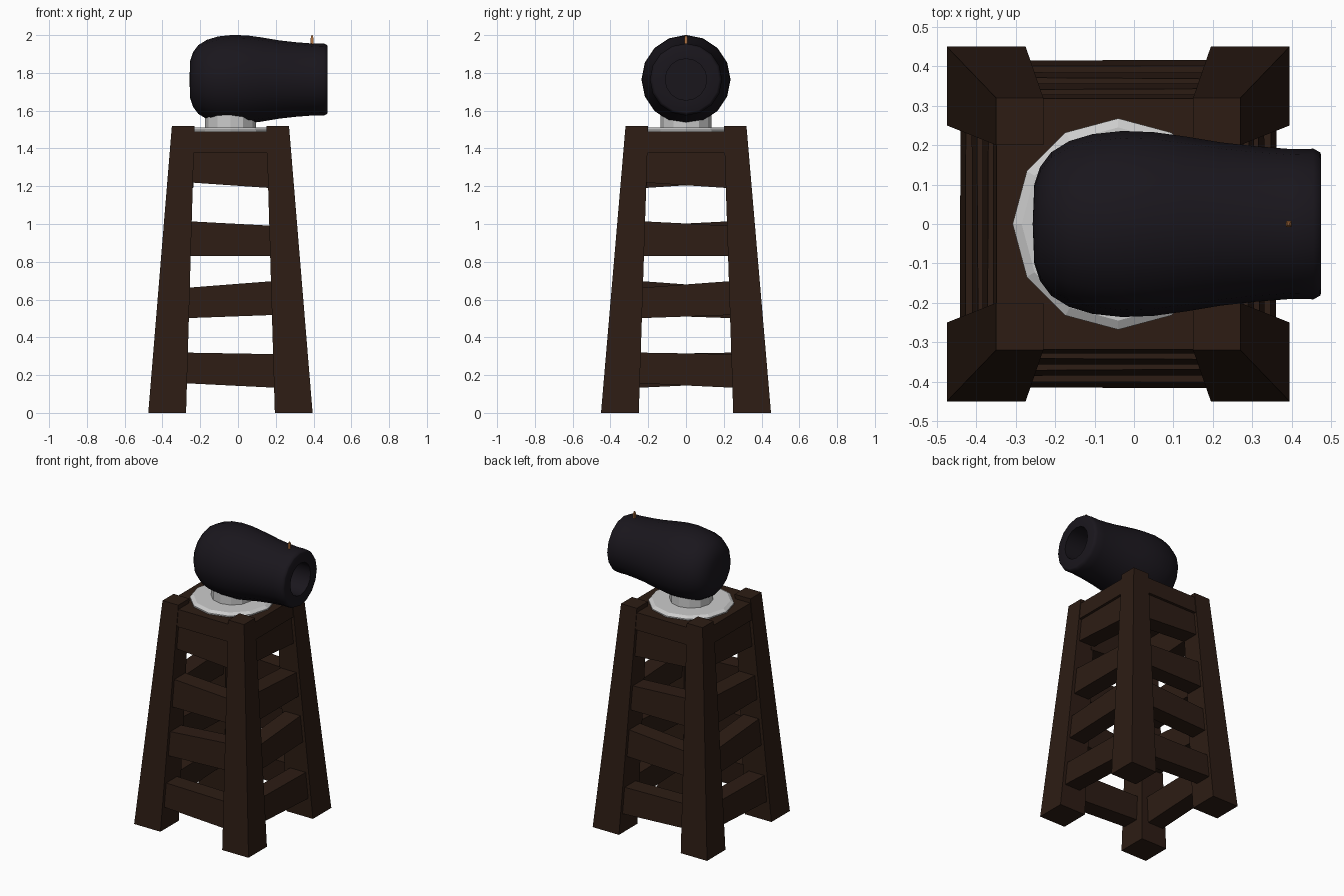
import bpy, bmesh, math
from mathutils import Matrix

if "Cube" in bpy.data.objects:
    bpy.data.objects.remove(bpy.data.objects["Cube"])

CX = -0.04          # tower centre in x
TOP = 1.52          # leg height


def material(name, rgb):
    m = bpy.data.materials.new(name)
    m.diffuse_color = (*rgb, 1)
    m.use_nodes = True
    m.node_tree.nodes["Principled BSDF"].inputs["Base Color"].default_value = m.diffuse_color
    return m


WOOD = material("dark_wood", (0.026, 0.012, 0.007))
IRON = material("black_iron", (0.010, 0.008, 0.012))
COPPER = material("copper", (0.45, 0.17, 0.05))


def finish(name, bm, mat=None):
    bmesh.ops.recalc_face_normals(bm, faces=bm.faces)
    me = bpy.data.meshes.new(name)
    bm.to_mesh(me)
    bm.free()
    ob = bpy.data.objects.new(name, me)
    bpy.context.collection.objects.link(ob)
    if mat:
        me.materials.append(mat)
    return ob


def hull(name, pts, mat):
    bm = bmesh.new()
    for p in pts:
        bm.verts.new(p)
    bmesh.ops.convex_hull(bm, input=bm.verts)
    bmesh.ops.dissolve_limit(bm, angle_limit=0.02, verts=bm.verts, edges=bm.edges)
    return finish(name, bm, mat)


def lathe(name, profile, sides, mat, matrix):
    # profile: (radius, height) pairs, radius 0 makes a pole
    bm = bmesh.new()
    rings = []
    for r, h in profile:
        n = 1 if r == 0 else sides
        rings.append([bm.verts.new((r * math.cos(2 * math.pi * i / sides),
                                    r * math.sin(2 * math.pi * i / sides), h)) for i in range(n)])
    for a, b in zip(rings, rings[1:]):
        for i in range(sides):
            j = (i + 1) % sides
            q = [a[i % len(a)], a[j % len(a)], b[j % len(b)], b[i % len(b)]]
            bm.faces.new(list(dict.fromkeys(q)))
    bm.transform(matrix)
    return finish(name, bm, mat)


def half_x(z):
    return 0.435 - 0.125 * z / TOP


def half_y(z):
    return 0.45 - 0.13 * z / TOP


# Four tapered, leaning legs
for sx in (-1, 1):
    for sy in (-1, 1):
        pts = []
        for z, w in ((0, 0.2), (TOP, 0.12)):
            for a in (0, w):
                for b in (0, w):
                    pts.append((CX + sx * (half_x(z) - a), sy * (half_y(z) - b), z))
        name = ("back" if sy > 0 else "front") + ("_right" if sx > 0 else "_left") + "_leg"
        hull(name, pts, WOOD)

# Uneven cross boards: z of (bottom left, bottom right, top left, top right)
BOARDS = [(0.16, 0.13, 0.32, 0.31), (0.50, 0.52, 0.66, 0.70),
          (0.83, 0.83, 1.015, 0.99), (1.22, 1.19, 1.385, 1.385)]


def board(name, zs, side):
    pts = []
    for end, zb, zt in ((-1, zs[0], zs[2]), (1, zs[1], zs[3])):
        for z in (zb, zt):
            for depth in (0.022, 0.14):
                if side in ("front", "back"):
                    s = -1 if side == "front" else 1
                    pts.append((CX + end * (half_x(z) - 0.12), s * (half_y(z) - depth), z))
                else:
                    s = -1 if side == "left" else 1
                    pts.append((CX + s * (half_x(z) - depth), s * end * (half_y(z) - 0.12), z))
    hull(name, pts, WOOD)


for side in ("front", "back", "left", "right"):
    for i, zs in enumerate(BOARDS):
        board(f"{side}_board_{i + 1}", zs, side)

# Platform slab
hull("platform", [(CX + sx * (half_x(z) - 0.004), sy * (half_y(z) - 0.004), z)
                  for sx in (-1, 1) for sy in (-1, 1) for z in (1.375, 1.49)], WOOD)

# Swivel disc and pedestal
at = Matrix.Translation((CX, 0, 0))
lathe("swivel_disc", [(0, 1.48), (0.268, 1.48), (0.268, 1.498), (0.245, 1.512), (0, 1.512)], 12, None, at)
lathe("pedestal", [(0, 1.50), (0.135, 1.50), (0.135, 1.62), (0, 1.62)], 12, None, at)

# Barrel with hollow bore, lying along x
barrel = lathe("barrel", [(0, -0.257), (0.10, -0.253), (0.145, -0.238), (0.182, -0.21), (0.21, -0.165),
                          (0.228, -0.105), (0.236, -0.03), (0.233, 0.05), (0.222, 0.13), (0.207, 0.22),
                          (0.197, 0.31), (0.190, 0.40), (0.191, 0.455), (0.182, 0.472), (0.175, 0.475),
                          (0.11, 0.475), (0.11, 0.20), (0, 0.20)],
               16, IRON, Matrix.Translation((0, 0, 1.765)) @ Matrix.Rotation(math.pi / 2, 4, 'Y'))
bpy.context.view_layer.objects.active = barrel
barrel.select_set(True)
bpy.ops.object.shade_smooth_by_angle(angle=math.radians(40))

# Small sight post near the muzzle
hull("sight_post", [(0.392 + sx * w, sy * w, z) for sx in (-1, 1) for sy in (-1, 1)
                    for z, w in ((1.94, 0.007), (1.985, 0.007), (2.0, 0.003))], COPPER)
